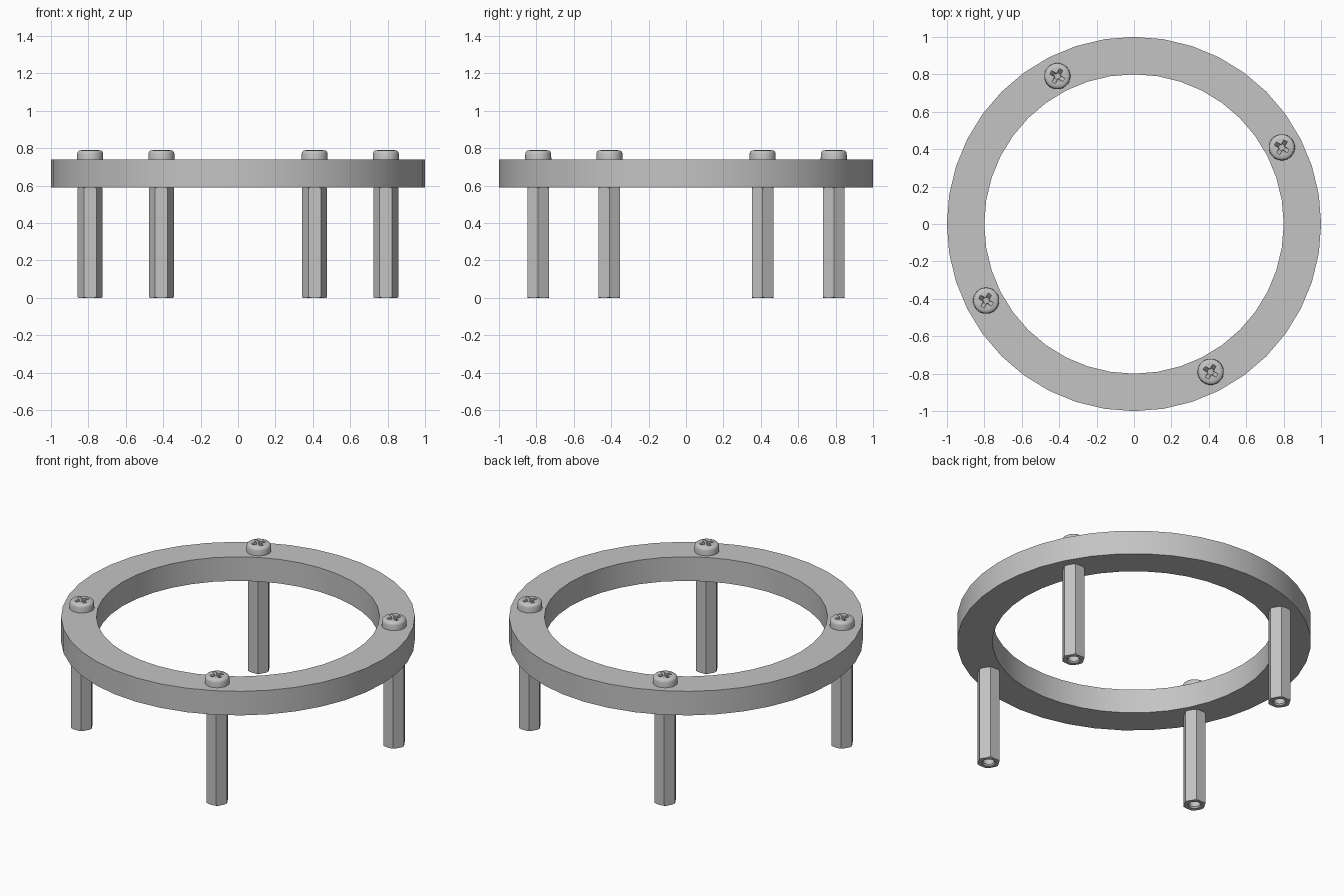
import bpy, bmesh
from math import pi, sin, cos, radians

if "Cube" in bpy.data.objects:
    bpy.data.objects.remove(bpy.data.objects["Cube"], do_unlink=True)

# One brushed grey for everything
grey = bpy.data.materials.new("metal_grey")
grey.use_nodes = True
colour = (0.55, 0.55, 0.55, 1)
grey.diffuse_color = colour
grey.node_tree.nodes["Principled BSDF"].inputs["Base Color"].default_value = colour

RING_Z, RING_TOP = 0.59, 0.74
POST_R, POST_ANGLE = 0.89, 27.4


def make_object(name, bm):
    bmesh.ops.recalc_face_normals(bm, faces=bm.faces)
    mesh = bpy.data.meshes.new(name)
    bm.to_mesh(mesh)
    bm.free()
    mesh.materials.append(grey)
    obj = bpy.data.objects.new(name, mesh)
    bpy.context.collection.objects.link(obj)
    return obj


def lathe(name, profile, sides, closed=False):
    """Spin (radius, z) points about z; radius 0 points become poles."""
    bm = bmesh.new()
    loops = []
    for r, z in profile:
        n = sides if r else 1
        loops.append([bm.verts.new((r * cos(2 * pi * i / sides), r * sin(2 * pi * i / sides), z))
                      for i in range(n)])
    pairs = list(zip(loops, loops[1:]))
    if closed:
        pairs.append((loops[-1], loops[0]))
    for a, b in pairs:
        for i in range(sides):
            j = (i + 1) % sides
            corners = [a[i % len(a)], a[j % len(a)], b[j % len(b)], b[i % len(b)]]
            bm.faces.new(list(dict.fromkeys(corners)))
    return make_object(name, bm)


def boolean(obj, cutter, operation):
    mod = obj.modifiers.new(operation, 'BOOLEAN')
    mod.operation, mod.object, mod.solver = operation, cutter, 'EXACT'
    bpy.context.view_layer.update()
    evaluated = obj.evaluated_get(bpy.context.evaluated_depsgraph_get())
    mesh = bpy.data.meshes.new_from_object(evaluated)
    obj.modifiers.clear()
    obj.data = mesh
    bpy.data.objects.remove(cutter, do_unlink=True)


def smooth(obj, angle):
    bpy.ops.object.select_all(action='DESELECT')
    obj.select_set(True)
    bpy.context.view_layer.objects.active = obj
    bpy.ops.object.shade_smooth_by_angle(angle=radians(angle))


# Flat ring plate
ring = lathe("ring", [(1, RING_Z), (1, RING_TOP), (0.8, RING_TOP), (0.8, RING_Z)], 40, closed=True)
smooth(ring, 30)

# Hexagonal standoff with chamfered ends and a threaded bore
post = lathe("standoff", [(0, 0), (0.067, 0), (0.067, RING_Z), (0, RING_Z)], 6)
envelope = lathe("chamfer_cutter", [(0, 0), (0.061, 0), (0.07, 0.006), (0.07, RING_Z - 0.006),
                                    (0.061, RING_Z), (0, RING_Z)], 32)
boolean(post, envelope, 'INTERSECT')
bore = lathe("bore_cutter", [(0, -0.02), (0.038, -0.02), (0.038, 0), (0.032, 0.008),
                             (0.032, 0.2), (0, 0.2)], 24)
boolean(post, bore, 'DIFFERENCE')
smooth(post, 20)

# Pan-head screw with a cross recess
head = lathe("screw_head", [(0, RING_TOP), (0.07, RING_TOP), (0.069, 0.772), (0.066, 0.781),
                            (0.059, 0.787), (0.045, 0.789), (0, 0.79)], 32)


def recess_bar(turn):
    """Bar whose sloping ends make it shorter at the bottom."""
    bm = bmesh.new()
    bmesh.ops.create_cube(bm, size=1)
    for v in bm.verts:
        low = v.co.z < 0
        v.co.x *= 0.034 if low else 0.1
        v.co.y *= 0.018 if low else 0.022
        v.co.z = 0.762 if low else 0.8
    obj = make_object("recess_cutter", bm)
    obj.rotation_euler.z = radians(turn)
    return obj


for turn in (60, 150):
    boolean(head, recess_bar(turn), 'DIFFERENCE')
smooth(head, 35)

# Four evenly spaced posts, each with its screw
for k in range(4):
    a = radians(POST_ANGLE + 90 * k)
    for part in (post, head):
        obj = part if k == 0 else part.copy()
        if k:
            bpy.context.collection.objects.link(obj)
        obj.location = (POST_R * cos(a), POST_R * sin(a), 0)
